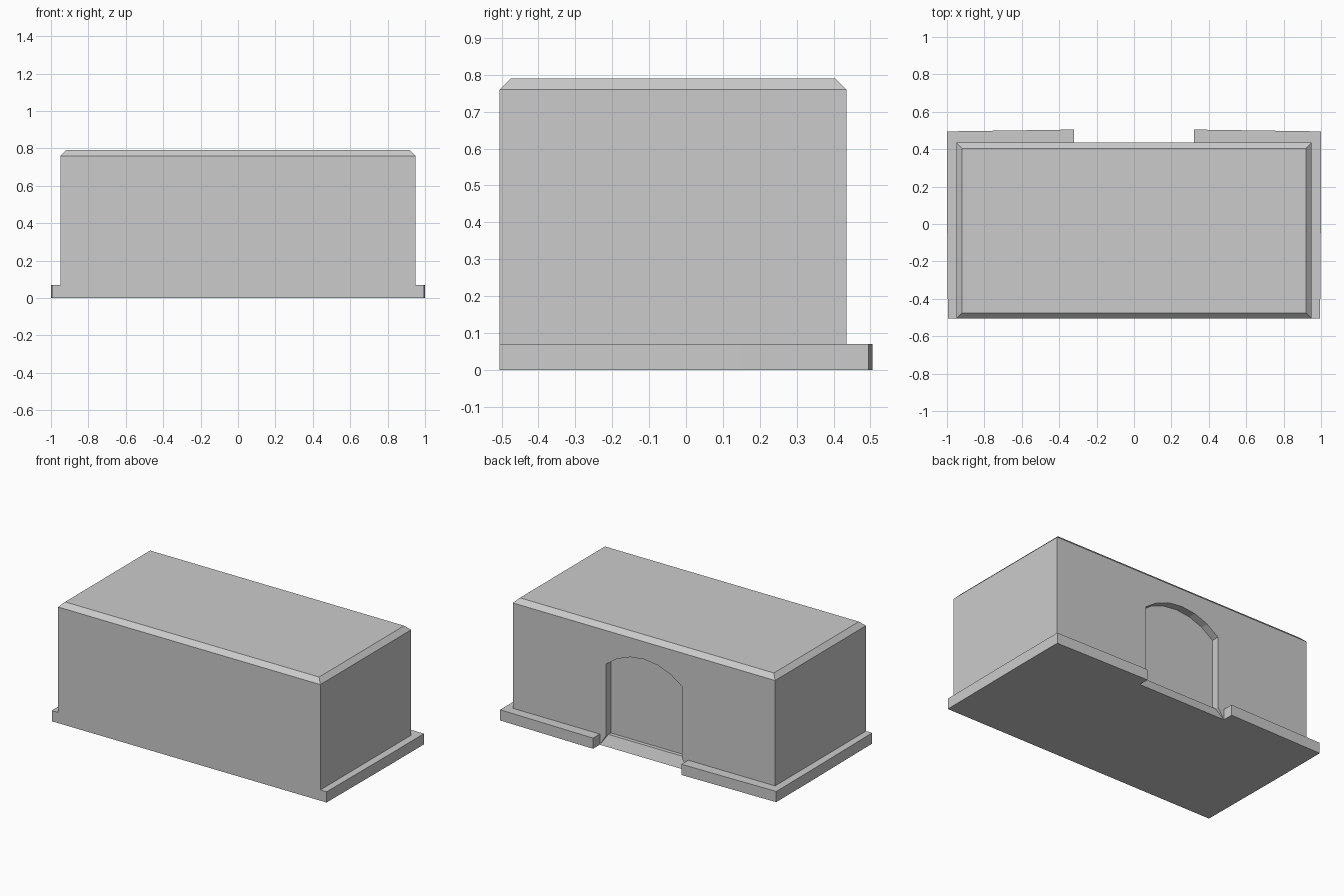
import bpy, bmesh, math

if "Cube" in bpy.data.objects:
    bpy.data.objects.remove(bpy.data.objects["Cube"])


def finish(bm, name):
    bmesh.ops.remove_doubles(bm, verts=bm.verts, dist=1e-5)
    bmesh.ops.recalc_face_normals(bm, faces=bm.faces)
    mesh = bpy.data.meshes.new(name)
    bm.to_mesh(mesh)
    bm.free()
    obj = bpy.data.objects.new(name, mesh)
    bpy.context.collection.objects.link(obj)
    return obj


def add_face(bm, pts):
    return bm.faces.new([bm.verts.new(p) for p in pts])


W, FRONT, BACK, EAVE, TOP, INSET = 0.95, -0.505, 0.435, 0.76, 0.79, 0.03
DOOR, FLARE, SPRING, APEX = 0.275, 0.32, 0.54, 0.645
PANEL, LEDGE, STEP = 0.385, 0.41, 0.07

# Doorway outline: jambs joined by a shallow segmented arch
rise = APEX - SPRING
radius = (DOOR ** 2 + rise ** 2) / (2 * rise)
half = math.asin(DOOR / radius)
N = 6
arch = [(radius * math.sin(half * (2 * i / N - 1)),
         APEX - radius + radius * math.cos(half * (2 * i / N - 1)))
        for i in range(N + 1)]
door = [(-DOOR, STEP)] + arch + [(DOOR, STEP)]

# Main block, with the back wall outlined around the doorway
bm = bmesh.new()
outline = [(-W, 0), (-FLARE, 0)] + door + [(FLARE, 0), (W, 0), (W, EAVE), (-W, EAVE)]
add_face(bm, [(x, BACK, z) for x, z in outline])
add_face(bm, [(-W, FRONT, 0), (W, FRONT, 0), (W, FRONT, EAVE), (-W, FRONT, EAVE)])
add_face(bm, [(-W, FRONT, 0), (W, FRONT, 0), (W, BACK, 0), (FLARE, BACK, 0),
              (-FLARE, BACK, 0), (-W, BACK, 0)])
for s in (-1, 1):
    add_face(bm, [(s * W, FRONT, 0), (s * W, BACK, 0),
                  (s * W, BACK, EAVE), (s * W, FRONT, EAVE)])

# Chamfered roof
low = [(-W, FRONT), (W, FRONT), (W, BACK), (-W, BACK)]
high = [(x - math.copysign(INSET, x), y - math.copysign(INSET, y)) for x, y in low]
for i in range(4):
    j = (i + 1) % 4
    add_face(bm, [(*low[i], EAVE), (*low[j], EAVE), (*high[j], TOP), (*high[i], TOP)])
add_face(bm, [(*p, TOP) for p in high])

# Recessed panel, arch soffit and jambs
add_face(bm, [(x, PANEL, z) for x, z in door])
for (x0, z0), (x1, z1) in zip(arch, arch[1:]):
    add_face(bm, [(x0, BACK, z0), (x1, BACK, z1), (x1, PANEL, z1), (x0, PANEL, z0)])
for s in (-1, 1):
    x = s * DOOR
    add_face(bm, [(x, BACK, STEP), (x, BACK, SPRING), (x, PANEL, SPRING),
                  (x, PANEL, STEP), (x, LEDGE, STEP)])
    add_face(bm, [(s * FLARE, BACK, 0), (x, BACK, STEP), (x, LEDGE, STEP)])

# Door ledge and sloped sill
add_face(bm, [(-DOOR, PANEL, STEP), (DOOR, PANEL, STEP),
              (DOOR, LEDGE, STEP), (-DOOR, LEDGE, STEP)])
add_face(bm, [(-DOOR, LEDGE, STEP), (DOOR, LEDGE, STEP),
              (FLARE, BACK, 0), (-FLARE, BACK, 0)])
finish(bm, "building_block")

# Plinth strips wrapping both sides and the back corners
foot = [(FLARE, BACK), (W, BACK), (W, FRONT), (0.995, FRONT),
        (1.0, 0.15), (1.0, 0.495), (FLARE, 0.505)]
for s, side in ((1, "right"), (-1, "left")):
    bm = bmesh.new()
    base = add_face(bm, [(s * x, y, 0) for x, y in foot])
    ext = bmesh.ops.extrude_face_region(bm, geom=[base], use_keep_orig=True)
    moved = [v for v in ext["geom"] if isinstance(v, bmesh.types.BMVert)]
    bmesh.ops.translate(bm, verts=moved, vec=(0, 0, STEP))
    finish(bm, "plinth_" + side)
